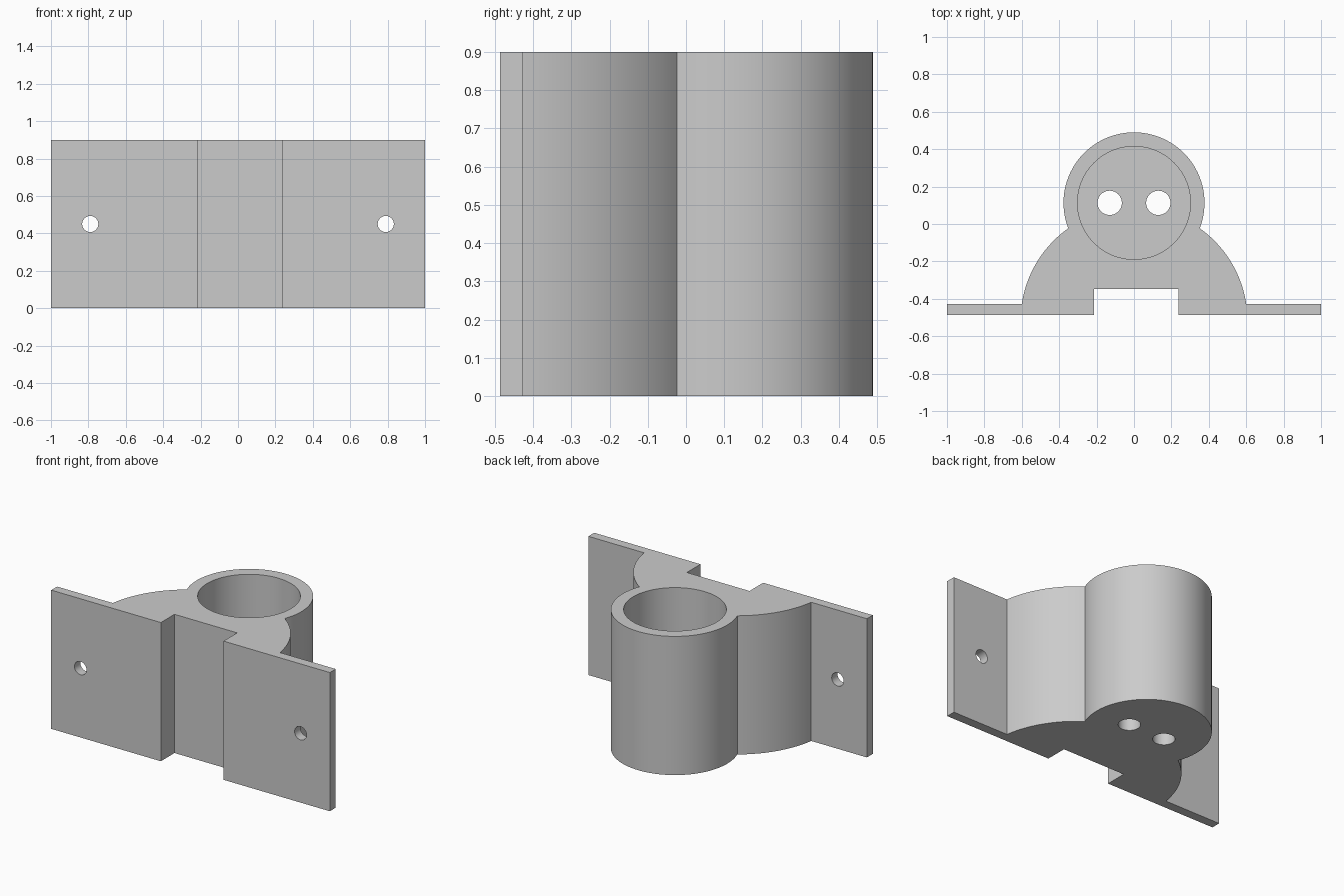
import bpy, bmesh
from math import sin, cos, atan2, hypot, pi

if "Cube" in bpy.data.objects:
    bpy.data.objects.remove(bpy.data.objects["Cube"])

HEIGHT, FLOOR = 0.9, 0.075
BACK, PLATE = -0.487, -0.427        # mounting face and plate front
TUBE_Y, TUBE_R, BORE_R = 0.113, 0.377, 0.302
FLARE_Y, FLARE_R = -0.518, 0.607    # arc of the flared base
JOIN = (0.352, -0.023)              # where flare meets tube

grey = bpy.data.materials.new("light grey")
grey.use_nodes = True
grey.diffuse_color = (0.6, 0.6, 0.6, 1)
grey.node_tree.nodes["Principled BSDF"].inputs["Base Color"].default_value = (0.6, 0.6, 0.6, 1)


def arc(cy, r, a, b, n):
    return [(r * cos(a + (b - a) * i / n), cy + r * sin(a + (b - a) * i / n))
            for i in range(n + 1)]


# Right half of the outline, from the plate round to the tube crown
flare = arc(FLARE_Y, FLARE_R, atan2(PLATE - FLARE_Y, 0.6),
            atan2(JOIN[1] - FLARE_Y, JOIN[0]), 20)
tube = arc(TUBE_Y, TUBE_R, atan2(JOIN[1] - TUBE_Y, JOIN[0]), pi / 2, 36)
half = [(1, BACK), (1, PLATE)] + flare + tube[1:]
mirror = [(-x, y) for x, y in reversed(half[:-1])]
notch = [(-0.213, BACK), (-0.213, -0.347), (0.237, -0.347), (0.237, BACK)]

# Extruded bracket body
bm = bmesh.new()
face = bm.faces.new([bm.verts.new((x, y, 0)) for x, y in half + mirror + notch])
top = bmesh.ops.extrude_face_region(bm, geom=[face])["geom"]
bmesh.ops.translate(bm, vec=(0, 0, HEIGHT),
                    verts=[v for v in top if isinstance(v, bmesh.types.BMVert)])
bmesh.ops.recalc_face_normals(bm, faces=bm.faces)
mesh = bpy.data.meshes.new("bracket")
bm.to_mesh(mesh)
bm.free()
mesh.materials.append(grey)
bracket = bpy.data.objects.new("bracket", mesh)
bpy.context.collection.objects.link(bracket)


def drill(name, radius, depth, location, tilt=0, sides=48):
    bpy.ops.mesh.primitive_cylinder_add(vertices=sides, radius=radius, depth=depth,
                                        location=location, rotation=(tilt, 0, 0))
    cutter = bpy.context.object
    cutter.name = name
    cutter.data.materials.append(grey)
    mod = bracket.modifiers.new(name, "BOOLEAN")
    mod.operation, mod.solver, mod.object = "DIFFERENCE", "EXACT", cutter
    bpy.context.view_layer.objects.active = bracket
    bpy.ops.object.modifier_apply(modifier=name)
    bpy.data.objects.remove(cutter)


# Blind bore, floor holes and screw holes
drill("bore", BORE_R, 1, (0, TUBE_Y, FLOOR + 0.5), sides=96)
for side in (-1, 1):
    drill("floor_hole", 0.065, 0.4, (side * 0.13, TUBE_Y, 0))
    drill("screw_hole", 0.043, 0.3, (side * 0.79, BACK, HEIGHT / 2), tilt=pi / 2)

bpy.ops.object.select_all(action="DESELECT")
bracket.select_set(True)
bpy.context.view_layer.objects.active = bracket
bpy.ops.object.shade_smooth_by_angle(angle=0.5)
